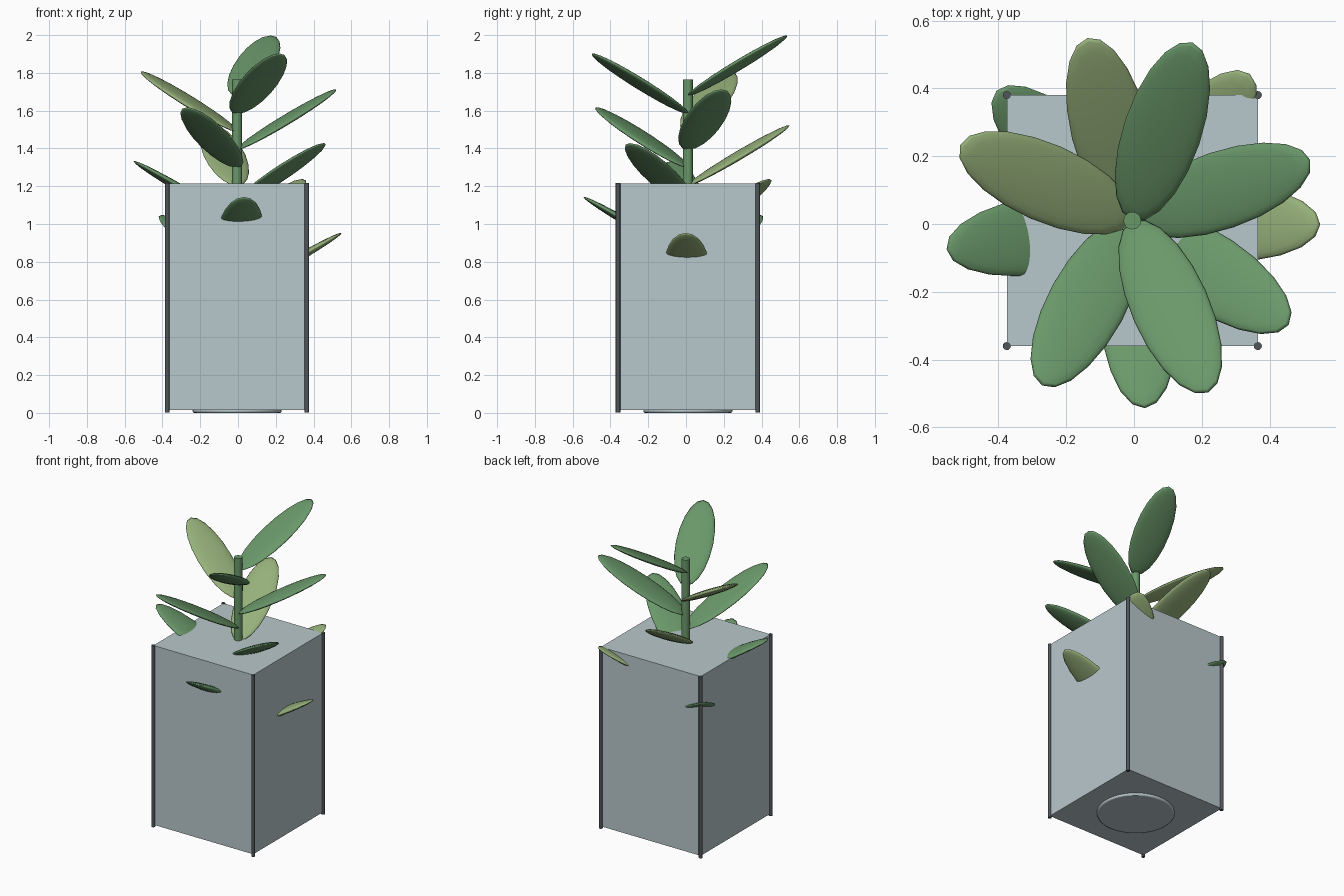
import bpy, bmesh
from math import radians, cos, sin
from mathutils import Matrix, Vector

if "Cube" in bpy.data.objects:
    bpy.data.objects.remove(bpy.data.objects["Cube"])

AXIS = Vector((-0.005, 0.01, 0))   # vertical centre line of box and stem


def material(name, rgb):
    m = bpy.data.materials.new(name)
    m.use_nodes = True
    m.diffuse_color = (*rgb, 1)
    m.node_tree.nodes["Principled BSDF"].inputs["Base Color"].default_value = (*rgb, 1)
    return m


glass = material("pale blue grey", (0.485, 0.578, 0.604))
metal = material("dark grey", (0.08, 0.093, 0.105))
green = material("leaf green", (0.144, 0.314, 0.144))
olive = material("light olive", (0.305, 0.434, 0.195))


def add(name, bm, mat, smooth=True):
    mesh = bpy.data.meshes.new(name)
    bm.to_mesh(mesh)
    bm.free()
    mesh.materials.append(mat)
    ob = bpy.data.objects.new(name, mesh)
    bpy.context.collection.objects.link(ob)
    if smooth:
        bpy.ops.object.select_all(action="DESELECT")
        ob.select_set(True)
        bpy.context.view_layer.objects.active = ob
        bpy.ops.object.shade_smooth_by_angle(angle=radians(50))
    return ob


def cylinder(name, mat, offset, radius, z0, z1, sides):
    bm = bmesh.new()
    place = Matrix.Translation(AXIS + Vector((*offset, (z0 + z1) / 2)))
    bmesh.ops.create_cone(bm, cap_ends=True, segments=sides, radius1=radius,
                          radius2=radius, depth=z1 - z0, matrix=place)
    return add(name, bm, mat)


# Box
HALF, Z0, Z1 = 0.37, 0.015, 1.215
bm = bmesh.new()
bmesh.ops.create_cube(bm, size=1, matrix=Matrix.Translation(AXIS + Vector((0, 0, (Z0 + Z1) / 2)))
                      @ Matrix.Diagonal((2 * HALF, 2 * HALF, Z1 - Z0, 1)))
add("box", bm, glass, smooth=False)

# Corner rods
for side, sx in (("right", -1), ("left", 1)):
    for end, sy in (("front", -1), ("back", 1)):
        cylinder(f"{end}_{side}_rod", metal, (sx * HALF, sy * HALF), 0.012, 0.003, Z1 + 0.002, 12)

# Round foot under the box
foot = cylinder("round_foot", glass, (0, 0), 0.235, 0, 0.03, 48)
bevel = foot.modifiers.new("soft rim", "BEVEL")
bevel.width = 0.008
bevel.segments = 2

# Stem
cylinder("stem", green, (0, 0), 0.026, 0.5, 1.765, 16)

# Leaves spiral down the stem by the golden angle
LENGTH, WIDTH, THICK, TILT = 0.32, 0.115, 0.021, radians(30)
for i in range(12):
    turn = radians(71.3 - 137.5 * i)
    reach = LENGTH * cos(TILT)
    centre = AXIS + Vector((reach * cos(turn), reach * sin(turn), 1.838 - 0.095 * i))
    bm = bmesh.new()
    bmesh.ops.create_uvsphere(
        bm, u_segments=20, v_segments=12, radius=1,
        matrix=Matrix.Translation(centre) @ Matrix.Rotation(turn, 4, "Z")
        @ Matrix.Rotation(-TILT, 4, "Y") @ Matrix.Diagonal((LENGTH, WIDTH, THICK, 1)))
    leaf = add(f"leaf_{i + 1}", bm, olive if i % 3 == 2 else green, smooth=False)
    leaf.data.shade_smooth()
